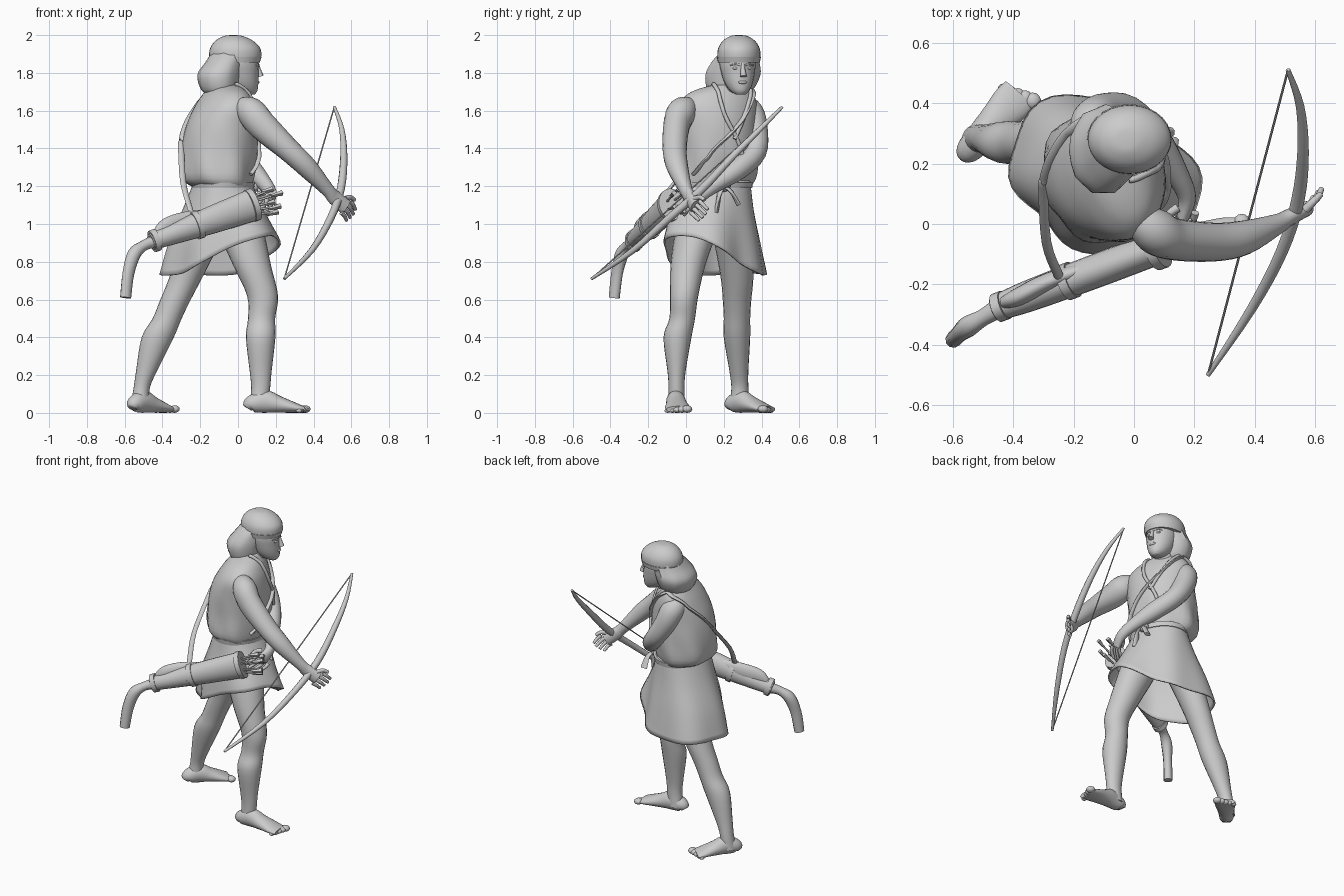
import bpy, bmesh, math, random
from mathutils import Vector, Matrix
from mathutils.bvhtree import BVHTree

random.seed(4)
if "Cube" in bpy.data.objects:
    bpy.data.objects.remove(bpy.data.objects["Cube"])


def finish(name, bm):
    bmesh.ops.recalc_face_normals(bm, faces=bm.faces)
    mesh = bpy.data.meshes.new(name)
    bm.to_mesh(mesh)
    bm.free()
    mesh.shade_smooth()
    mesh.set_sharp_from_angle(angle=math.radians(50))
    obj = bpy.data.objects.new(name, mesh)
    bpy.context.collection.objects.link(obj)
    return obj


def smooth(rows, steps):
    """Catmull-Rom interpolation through rows of numbers."""
    padded = [rows[0], *rows, rows[-1]]
    out = []
    for p, q, r, s in zip(padded, padded[1:], padded[2:], padded[3:]):
        for k in range(steps):
            t = k / steps
            out.append([b + (c - a) * t / 2 + (a - 2.5 * b + 2 * c - d / 2) * t * t
                        + (1.5 * (b - c) + (d - a) / 2) * t ** 3
                        for a, b, c, d in zip(p, q, r, s)])
    return out + [list(rows[-1])]


def loft(name, rows, sides=20, flat=False, warp=None, caps=True):
    """Skin elliptical sections (x, y, z, half width, half depth)."""
    bm = bmesh.new()
    rows = smooth(rows, 4)
    centres = [Vector(r[:3]) for r in rows]
    rings = []
    for i, row in enumerate(rows):
        u, v = Vector((1, 0, 0)), Vector((0, 1, 0))
        if not flat:
            t = (centres[min(i + 1, len(rows) - 1)] - centres[max(i - 1, 0)]).normalized()
            u = t.cross(Vector((0, 0, 1))).normalized()
            v = u.cross(t)
        ring = []
        for k in range(sides):
            a = math.tau * k / sides
            offset = u * math.cos(a) * row[3] + v * math.sin(a) * row[4]
            ring.append(bm.verts.new(warp(centres[i], offset, a) if warp else centres[i] + offset))
        rings.append(ring)
    for lo, hi in zip(rings, rings[1:]):
        for k in range(sides):
            n = (k + 1) % sides
            bm.faces.new((lo[k], lo[n], hi[n], hi[k]))
    if caps:
        bm.faces.new(rings[0])
        bm.faces.new(rings[-1])
    return finish(name, bm)


def tube(name, points, start, end=None, sides=8, squash=1):
    end = start if end is None else end
    n = len(points) - 1
    radii = [start + (end - start) * i / n for i in range(n + 1)]
    return loft(name, [(*p, r, r * squash) for p, r in zip(points, radii)], sides)


def blob(name, centre, size):
    bm = bmesh.new()
    bmesh.ops.create_uvsphere(bm, u_segments=14, v_segments=8, radius=1)
    for v in bm.verts:
        v.co = Vector(c * s for c, s in zip(v.co, size)) + Vector(centre)
    return finish(name, bm)


# Tunic bloused over the waist, chest turned a little
def creases(centre, offset, a):
    w = max(0, 1 - abs(centre.z - 1.29) / .2)
    turned = Matrix.Rotation(math.radians(21), 3, "Z") @ offset
    return centre + turned * (1 + .04 * w * math.sin(7 * a + 9 * centre.z))


tunic = loft("tunic_top", [
    (-.08, .15, 1.19, .14, .18), (-.11, .15, 1.24, .185, .22), (-.1, .16, 1.38, .2, .22),
    (-.085, .16, 1.52, .185, .22), (-.07, .165, 1.62, .15, .22), (-.065, .18, 1.68, .115, .19),
    (-.065, .2, 1.715, .085, .14), (-.06, .23, 1.74, .05, .07)], sides=36, flat=True, warp=creases)


# Skirt with folds, pulled out along the stride, hem raised over the front thigh
def hang(centre, offset, a):
    w = min(1, max(0, (1.22 - centre.z) / .4))
    p = centre + offset * (1 + w * (.045 * math.sin(6 * a + 1) - .13 * math.sin(2 * a)))
    p.z += w * (.1 * math.cos(a + .65) + .04 * math.cos(2 * a + 1.3))
    return p


skirt = loft("skirt", [
    (-.08, .15, 1.23, .15, .19), (-.09, .15, 1.1, .2, .21),
    (-.1, .15, .95, .26, .245), (-.095, .155, .8, .31, .27)],
    sides=48, flat=True, warp=hang, caps=False)
skirt.modifiers.new("cloth_thickness", "SOLIDIFY").thickness = .01
loft("belt", [(-.08, .15, 1.19, .165, .2), (-.08, .15, 1.22, .17, .205)], flat=True, sides=32)
blob("belt_knot", (.09, .2, 1.2), (.03, .035, .03))
for y, z in ((.16, 1.06), (.28, 1.1)):
    tube("belt_tie", [(.09, .2, 1.2), (.12, (y + .2) / 2, 1.17), (.125, y, z)], .014, .024, squash=.5)

# Legs
loft("front_leg", [
    (.11, -.05, .04, .05, .045), (.12, -.05, .13, .05, .042), (.12, -.05, .22, .058, .048),
    (.12, -.045, .4, .078, .074), (.125, -.02, .5, .072, .068), (.13, -.01, .62, .082, .075),
    (.075, .01, .78, .1, .092), (.02, .05, .95, .12, .11), (-.02, .08, 1.1, .12, .11)], flat=True)
loft("rear_leg", [
    (-.52, .28, .04, .05, .05), (-.51, .285, .13, .043, .045), (-.485, .28, .22, .055, .05),
    (-.425, .27, .4, .085, .07), (-.375, .27, .5, .077, .07), (-.335, .27, .59, .08, .075),
    (-.275, .27, .72, .088, .087), (-.18, .25, .95, .11, .11), (-.12, .22, 1.1, .12, .11)], flat=True)


# Feet with toes
def foot(name, heel, direction, side, length):
    d = Vector((*direction, 0)).normalized()
    across = Vector((-d.y, d.x, 0)) * side
    heel = Vector((*heel, 0))
    profile = ((0, .025, .025), (.06, .043, .045), (.28, .05, .06),
               (.5, .056, .045), (.75, .066, .028), (.9, .063, .018))
    loft(name, [(*(heel + d * s * length + Vector((0, 0, h))), w, h) for s, w, h in profile])
    for k in range(5):
        r = .02 - .002 * k
        tip = heel + d * length * (.94 - .03 * k) + across * (.047 - .025 * k)
        blob(name + "_toe", tip + Vector((0, 0, r)), (r * 1.4, r * 1.4, r))


foot("front_foot", (.05, -.06), (1, .06), 1, .33)
foot("rear_foot", (-.56, .23), (.67, .74), -1, .3)

# Arms
loft("bow_arm", [
    (.01, .03, 1.62, .05, .05), (.065, -.02, 1.595, .075, .078), (.13, -.05, 1.52, .07, .078),
    (.265, -.06, 1.395, .064, .062), (.365, -.045, 1.3, .057, .055), (.475, 0, 1.18, .034, .036),
    (.51, .02, 1.14, .028, .04), (.57, .05, 1.09, .025, .042)])
loft("quiver_arm", [
    (-.15, .29, 1.63, .06, .06), (-.135, .335, 1.59, .075, .075), (-.1, .365, 1.5, .068, .07),
    (-.02, .365, 1.38, .06, .06), (.07, .275, 1.29, .055, .057), (.145, .16, 1.21, .038, .04),
    (.175, .09, 1.16, .03, .034), (.165, .03, 1.12, .022, .042)])


# Fingers and thumbs
def fingers(name, palm, spread, reach, curl):
    palm, spread, reach, curl = map(Vector, (palm, spread, reach, curl))
    for k in range(4):
        base = palm + spread * (k - 1.5) / 2
        scale = 1 - .12 * abs(k - 1.3)
        tube(name + "_finger", [base, base + reach * scale * .5,
                                base + reach * scale + curl], .013, .009)
    base = palm - reach * .5 - spread * .6
    tube(name + "_thumb", [base, base + reach * .3 - spread * .5, base + reach * .8 - spread * .6], .015, .01)


fingers("bow_hand", (.57, .05, 1.09), (-.03, -.03, -.04), (.04, .04, -.04), (-.005, .01, -.01))
fingers("quiver_hand", (.165, .03, 1.12), (.05, .01, -.03), (-.02, -.06, -.05), (-.03, 0, -.01))

# Neck, hair and cap
loft("neck", [(-.08, .22, 1.64, .075, .08), (-.03, .255, 1.71, .06, .06),
              (-.01, .275, 1.8, .06, .06)], flat=True)
loft("hair", [
    (-.1, .215, 1.68, .05, .07), (-.1, .23, 1.71, .095, .12), (-.1, .245, 1.79, .115, .145),
    (-.07, .26, 1.86, .1, .125), (-.04, .28, 1.91, .1, .1)], flat=True,
    warp=lambda centre, o, a: centre + o * (1 + .03 * math.sin(9 * a)))
loft("cap", [
    (-.015, .28, 1.86, .128, .108), (-.015, .28, 1.885, .138, .114), (-.015, .28, 1.93, .133, .11),
    (-.02, .28, 1.97, .1, .085), (-.025, .28, 1.995, .05, .045), (-.025, .28, 2, .01, .01)],
    sides=28, flat=True)
loft("cap_band", [(-.015, .28, 1.855, .13, .111), (-.015, .28, 1.885, .14, .117)], flat=True, sides=28)

# Face, modelled straight ahead and then turned with the head
face = [
    loft("head", [
        (.065, .28, 1.685, .025, .025), (.045, .28, 1.705, .06, .05), (.025, .28, 1.745, .085, .073),
        (.01, .28, 1.8, .1, .088), (-.005, .28, 1.86, .115, .095), (-.01, .28, 1.95, .09, .08)], flat=True),
    tube("nose", [(.105, .28, 1.85), (.115, .28, 1.81), (.123, .28, 1.782)], .009, .018),
    blob("lips", (.105, .28, 1.75), (.012, .024, .009))]
for side in (-1, 1):
    face.append(blob("eye", (.095, .28 + side * .036, 1.825), (.012, .016, .008)))
    face.append(tube("brow", [(.108, .28 + side * .014, 1.842), (.1, .28 + side * .04, 1.847),
                              (.083, .28 + side * .062, 1.84)], .006, .004))
pivot = Vector((-.01, .28, 0))
turn = (Matrix.Translation(pivot - Vector((0, .01, 0))) @ Matrix.Rotation(math.radians(15), 4, "Z")
        @ Matrix.Translation(-pivot))
for part in face:
    part.data.transform(turn)

# Strap and lapels lying on the tunic
surface = BVHTree.FromPolygons([v.co for v in tunic.data.vertices],
                               [p.vertices for p in tunic.data.polygons])


def drape(points):
    out = []
    for p in smooth(points, 5):
        spot, normal, _, _ = surface.find_nearest(Vector(p))
        out.append(spot + normal * .006)
    return out


back = drape([(-.1, .34, 1.7), (-.2, .28, 1.6), (-.32, .12, 1.42)])
tube("strap_back", back + [(-.29, -.06, 1.22), (-.25, -.17, 1.07), (-.22, -.24, .97)], .016, squash=.6)
tube("strap_front", drape([(-.1, .34, 1.7), (.06, .3, 1.55), (.14, .14, 1.38), (.1, .02, 1.26)]),
     .015, squash=.6)
tube("right_lapel", drape([(-.02, .15, 1.72), (.08, .2, 1.58), (.08, .3, 1.4), (.05, .32, 1.26)]), .011)
tube("left_lapel", drape([(-.1, .31, 1.7), (.03, .31, 1.58), (.09, .26, 1.45)]), .011)

# Quiver with band, end collar, flap and hanging tassel
mouth, end = Vector((.09, -.075, 1.105)), Vector((-.46, -.28, .905))


def along(t, width, depth):
    return (*mouth.lerp(end, t), width, depth)


loft("quiver", [along(0, .055, .086), along(.4, .056, .074), along(.8, .052, .055), along(1, .042, .045)])
for name, t, r in (("quiver_rim", 0, .088), ("quiver_band", .53, .075), ("quiver_collar", .94, .06)):
    loft(name, [along(t, r * .82, r), along(t + .05, r * .82, r)])
loft("quiver_flap", [(-.43, -.26, .95, .02, .025), (-.38, -.24, .98, .03, .05),
                     (-.28, -.19, 1.01, .03, .055), (-.14, -.14, 1.05, .02, .03)])
loft("tassel", [(-.45, -.28, .905, .034, .034), (-.5, -.31, .885, .028, .028), (-.55, -.34, .84, .035, .037),
                (-.58, -.365, .74, .028, .036), (-.595, -.38, .61, .028, .032)], sides=10)

# Arrows
for k in range(7):
    a = k * math.tau / 7
    shift = Vector((0, math.cos(a) * .03, math.sin(a) * .05))
    tip = mouth + shift * 1.2 + Vector((random.uniform(.09, .15), .045, random.uniform(.01, .04)))
    tube("arrow", [mouth + shift * .7 - Vector((.1, .03, .03)), tip], .006)
    tube("arrow_fletching", [tip - Vector((.06, .02, .015)), tip - Vector((.03, .01, .008)), tip],
         .007, .015, sides=4)

# Bow and string
bow = [(.51, .51, 1.62, .008, .008), (.55, .39, 1.5, .014, .014), (.56, .24, 1.35, .019, .019),
       (.543, .08, 1.18, .022, .022), (.49, -.09, 1.03, .02, .02), (.39, -.28, .86, .016, .016),
       (.245, -.5, .71, .008, .008)]
loft("bow", bow, sides=10)
tube("bow_string", [bow[0][:3], bow[-1][:3]], .004, sides=6)
